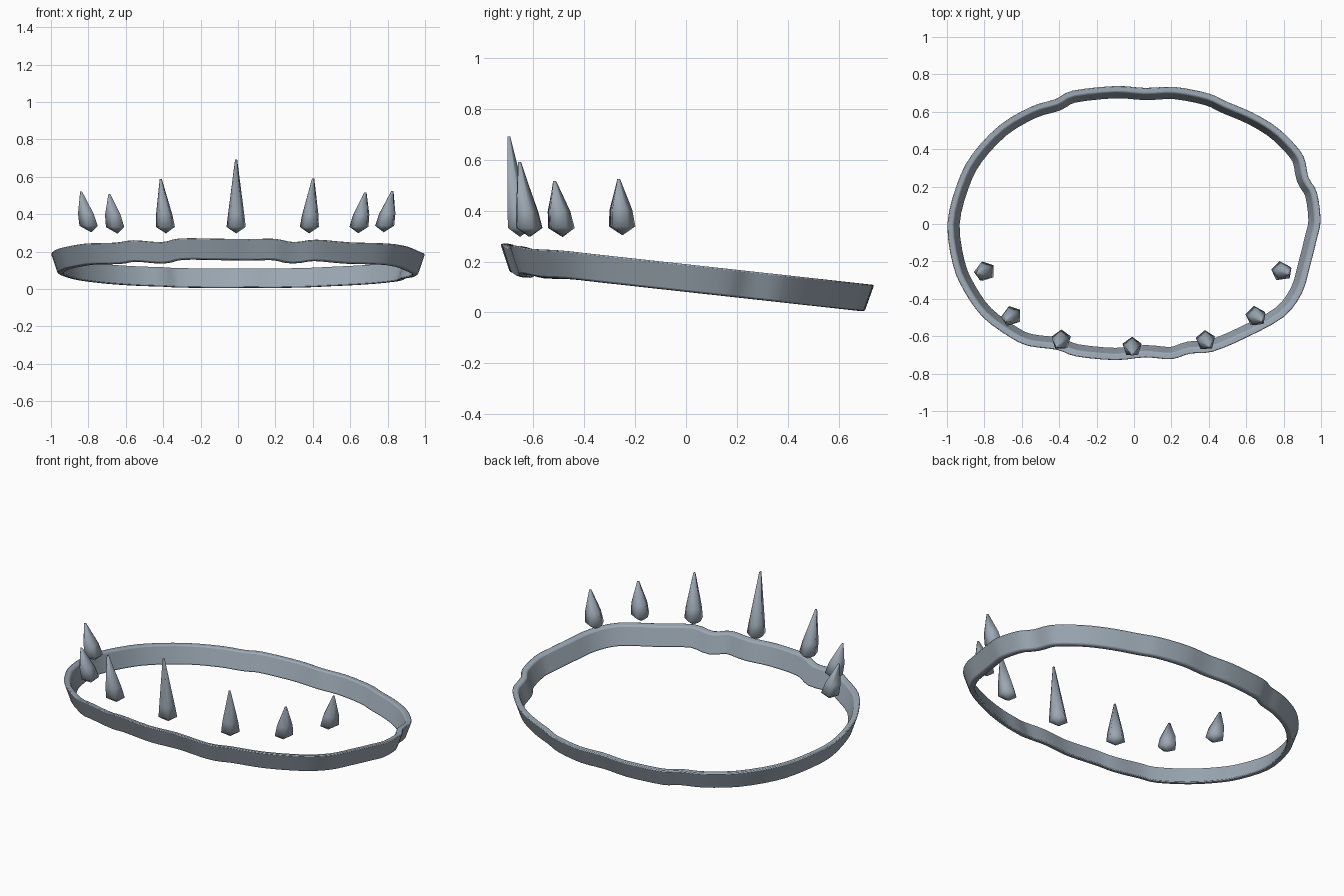
import bpy
import bmesh
import math
from mathutils import Vector

cube = bpy.data.objects.get("Cube")
if cube:
    bpy.data.objects.remove(cube, do_unlink=True)

steel = bpy.data.materials.new("blue grey steel")
steel.use_nodes = True
steel_colour = (0.33, 0.39, 0.45, 1)
steel.diffuse_color = steel_colour
steel.node_tree.nodes["Principled BSDF"].inputs["Base Color"].default_value = steel_colour


def add_object(name, bm, smooth_angle):
    """Turn a bmesh into a smooth shaded steel object."""
    bmesh.ops.recalc_face_normals(bm, faces=bm.faces[:])
    mesh = bpy.data.meshes.new(name)
    bm.to_mesh(mesh)
    bm.free()
    mesh.materials.append(steel)
    obj = bpy.data.objects.new(name, mesh)
    bpy.context.collection.objects.link(obj)
    bpy.ops.object.select_all(action="DESELECT")
    obj.select_set(True)
    bpy.context.view_layer.objects.active = obj
    bpy.ops.object.shade_smooth_by_angle(angle=math.radians(smooth_angle))
    return obj


def bridge(bm, lower, upper):
    """Join two equal closed rings of vertices with quads."""
    count = len(lower)
    for i in range(count):
        j = (i + 1) % count
        bm.faces.new((lower[i], lower[j], upper[j], upper[i]))


def smooth_loop(points, steps):
    """Closed Catmull-Rom curve through the points."""
    result = []
    count = len(points)
    for i in range(count):
        a, b, c, d = (points[(i + k) % count] for k in (-1, 0, 1, 2))
        for s in range(steps):
            t = s / steps
            result.append(b + (c - a) * (t / 2)
                          + (a * 2 - b * 5 + c * 4 - d) * (t * t / 2)
                          + (b * 3 - a - c * 3 + d) * (t ** 3 / 2))
    return result


# Uneven hammered outline of the band's upper outer rim, anticlockwise
outline = [
    (1, .02), (.98, .17), (.935, .25), (.91, .36), (.84, .45), (.75, .53),
    (.63, .6), (.5, .655), (.4, .7), (.22, .735), (.06, .73), (-.1, .74),
    (-.33, .715), (-.42, .67), (-.55, .63), (-.72, .53), (-.87, .37),
    (-.95, .21), (-1, 0), (-.97, -.22), (-.91, -.36), (-.81, -.5),
    (-.66, -.61), (-.56, -.655), (-.41, -.675), (-.31, -.71), (-.1, -.73),
    (.06, -.715), (.2, -.725), (.3, -.695), (.42, -.685), (.6, -.61),
    (.8, -.5), (.9, -.37), (.945, -.22), (.98, -.08),
]
# Small dips and rises of the band along the front
ripples = {22: -.008, 24: -.012, 25: .004, 29: -.014, 31: -.006}
rim = smooth_loop([Vector((x, y, ripples.get(i, 0)))
                   for i, (x, y) in enumerate(outline)], 3)

# Flared band: inset and height of each corner of the wall section
section = [(.037, .082), (0, .19), (.035, .187), (.07, .08)]
bm = bmesh.new()
rings = [[] for _ in section]
for i, point in enumerate(rim):
    along = rim[(i + 1) % len(rim)] - rim[i - 1]
    inward = Vector((-along.y, along.x, 0)).normalized()
    for ring, (inset, height) in zip(rings, section):
        place = point + inward * inset
        place.z = point.z + height - .11 * place.y
        ring.append(bm.verts.new(place))
for i, ring in enumerate(rings):
    bridge(bm, rings[i - 1], ring)
band = add_object("crown_band", bm, 40)
bevel = band.modifiers.new("soft rim", "BEVEL")
bevel.width = .007
bevel.segments = 2
bevel.limit_method = "ANGLE"
bevel.angle_limit = math.radians(50)


def add_spike(name, base, tip, turn):
    """Five sided spike, widest just above its blunt lower point."""
    base, tip = Vector(base), Vector(tip)
    bm = bmesh.new()
    rings = []
    for radius, rise in ((.054, .035), (.046, .1), (.006, None)):
        if rise is None:
            centre = tip
        else:
            centre = base.lerp(tip, rise / (tip.z - base.z))
        ring = []
        for k in range(5):
            angle = math.radians(turn) + k * math.tau / 5
            offset = Vector((math.cos(angle), math.sin(angle), 0)) * radius
            ring.append(bm.verts.new(centre + offset))
        rings.append(ring)
    for lower, upper in zip(rings, rings[1:]):
        bridge(bm, lower, upper)
    bm.faces.new(rings[-1])
    point = bm.verts.new(base)
    for k in range(5):
        bm.faces.new((point, rings[0][k], rings[0][k - 1]))
    return add_object(name, bm, 80)


# Floating spikes, leaning outward and shorter towards the sides
add_spike("right_rear_spike", (-.785, -.25, .303), (-.838, -.265, .52), 180)
add_spike("right_side_spike", (-.645, -.485, .296), (-.687, -.517, .507), 180)
add_spike("right_front_spike", (-.385, -.613, .297), (-.413, -.655, .587), 162)
add_spike("centre_spike", (-.01, -.653, .297), (-.01, -.697, .692), 162)
add_spike("left_front_spike", (.38, -.617, .297), (.402, -.655, .592), 166)
add_spike("left_side_spike", (.643, -.487, .298), (.682, -.517, .517), 170)
add_spike("left_rear_spike", (.779, -.25, .303), (.826, -.265, .524), 170)
